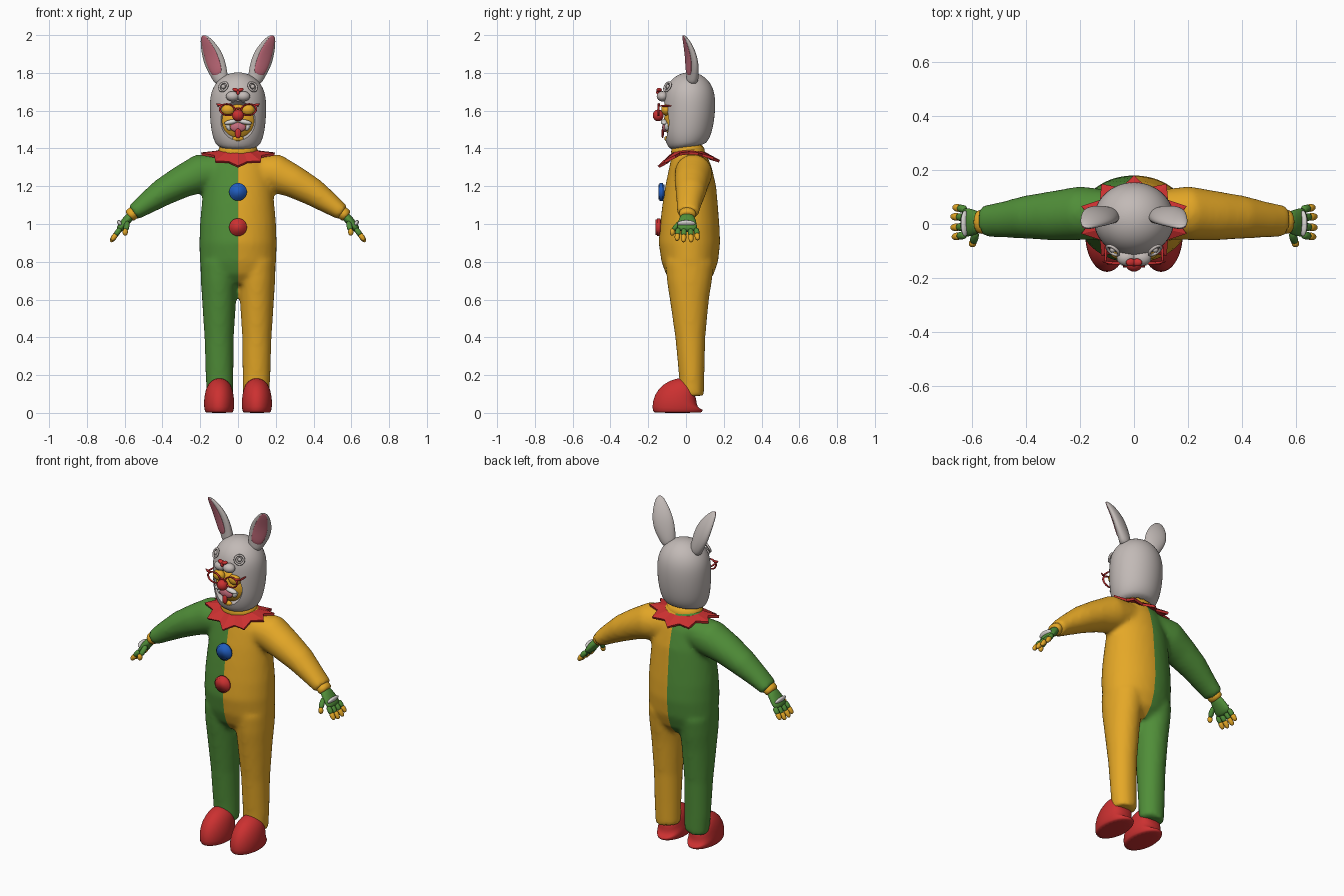
import bpy, bmesh
from math import sin, cos, pi, radians
from mathutils import Vector, Matrix

cube = bpy.data.objects.get("Cube")
if cube:
    bpy.data.objects.remove(cube)


def material(name, rgb):
    m = bpy.data.materials.new(name)
    m.use_nodes = True
    m.diffuse_color = (*rgb, 1)
    m.node_tree.nodes["Principled BSDF"].inputs["Base Color"].default_value = (*rgb, 1)
    return m


GREY = material("light grey", (.54, .49, .47))
WHITE = material("white", (.68, .66, .64))
YELLOW = material("golden yellow", (.78, .39, .02))
GREEN = material("green", (.08, .27, .04))
RED = material("red", (.6, .03, .03))
BLUE = material("blue", (.015, .11, .52))
PINK = material("pink", (.55, .15, .2))


def loft(bm, rings, sides=16):
    """Closed tube through rings of (x, y, z, depth radius, width radius)."""
    pts = [Vector(r[:3]) for r in rings]
    loops = []
    for i, r in enumerate(rings):
        t = (pts[min(i + 1, len(pts) - 1)] - pts[max(i - 1, 0)]).normalized()
        u = Vector((0, 1, 0))
        u = (u - t * u.dot(t)).normalized()
        v = t.cross(u)
        loops.append([bm.verts.new(pts[i] + u * r[3] * cos(a) + v * r[4] * sin(a))
                      for a in (2 * pi * k / sides for k in range(sides))])
    for a, b in zip(loops, loops[1:]):
        for k in range(sides):
            n = (k + 1) % sides
            bm.faces.new((a[k], a[n], b[n], b[k]))
    bm.faces.new(loops[0])
    bm.faces.new(loops[-1])


def finish(bm, name, mat, subsurf=0):
    bmesh.ops.recalc_face_normals(bm, faces=bm.faces)
    me = bpy.data.meshes.new(name)
    bm.to_mesh(me)
    bm.free()
    me.materials.append(mat)
    me.shade_smooth()
    ob = bpy.data.objects.new(name, me)
    bpy.context.scene.collection.objects.link(ob)
    if subsurf:
        ob.modifiers.new("round", 'SUBSURF').levels = subsurf
        ob.modifiers["round"].render_levels = subsurf
    return ob


def tube(name, rings, mat, subsurf=1, sides=16):
    bm = bmesh.new()
    loft(bm, rings, sides)
    return finish(bm, name, mat, subsurf)


def ball(name, loc, size, mat, turn=0):
    bm = bmesh.new()
    bmesh.ops.create_uvsphere(bm, u_segments=24, v_segments=14, radius=1)
    bm.transform(Matrix.Translation(loc) @ Matrix.Rotation(turn, 4, 'Y') @ Matrix.Diagonal((*size, 1)))
    return finish(bm, name, mat)


def ring(name, loc, size, thick, mat, turn=(0, 0, 0)):
    bpy.ops.mesh.primitive_torus_add(major_segments=32, minor_segments=8, major_radius=1,
                                     minor_radius=thick / size[0], location=loc,
                                     rotation=(pi / 2 + turn[0], turn[1], turn[2]))
    ob = bpy.context.object
    ob.name = name
    ob.scale = (size[0], size[1], size[0])
    ob.data.materials.append(mat)
    ob.data.shade_smooth()
    return ob


def flip(rings, s):
    return [(r[0] * s, *r[1:]) for r in rings]


SIDES = (("left", 1), ("right", -1))

# Two-coloured suit: torso, legs and sleeves fused into one skin
torso = [(0, .015, .68, .08, .15), (0, .018, .73, .125, .185), (0, .02, .8, .15, .203),
         (0, .018, .9, .163, .205), (0, .02, 1, .157, .202), (0, .022, 1.1, .147, .193),
         (0, .025, 1.2, .135, .183), (0, .022, 1.3, .113, .165), (0, .014, 1.36, .093, .13),
         (0, .01, 1.4, .08, .1)]
leg = [(.095, .032, .09, .064, .07), (.098, .03, .2, .068, .074), (.1, .023, .4, .08, .078),
       (.1, .018, .6, .104, .091), (.1, .018, .7, .12, .097), (.1, .02, .8, .13, .1)]
arm = [(.08, .035, 1.285, .09, .09), (.2, .04, 1.268, .1, .102), (.3, .03, 1.222, .092, .086),
       (.4, .025, 1.167, .08, .074), (.49, .015, 1.105, .066, .057), (.555, .01, 1.058, .06, .043)]
bm = bmesh.new()
loft(bm, torso, 32)
for _, s in SIDES:
    loft(bm, flip(leg, s), 24)
    loft(bm, flip(arm, s), 24)
suit = finish(bm, "suit", GREEN)
fuse = suit.modifiers.new("fuse", 'REMESH')
fuse.mode = 'VOXEL'
fuse.voxel_size = .013
relax = suit.modifiers.new("relax", 'SMOOTH')
relax.iterations = 8
skin = bpy.data.meshes.new_from_object(suit.evaluated_get(bpy.context.evaluated_depsgraph_get()))
suit.modifiers.clear()
suit.data = skin
skin.materials.clear()
skin.materials.append(GREEN)
skin.materials.append(YELLOW)
bm = bmesh.new()
bm.from_mesh(skin)
bmesh.ops.bisect_plane(bm, geom=bm.verts[:] + bm.edges[:] + bm.faces[:], dist=1e-5,
                       plane_co=(0, 0, 0), plane_no=(1, 0, 0))
for f in bm.faces:
    f.smooth = True
    f.material_index = int(f.calc_center_median().x > 0)
bm.to_mesh(skin)
bm.free()

# Shoes, gloves
shoe = [(.1, -.045, 0, .125, .07), (.1, -.045, .005, .132, .076), (.1, -.045, .04, .138, .082),
        (.1, -.035, .075, .128, .08), (.1, -.012, .105, .1, .074), (.098, .015, .125, .075, .066),
        (.098, .03, .132, .05, .045)]
palm = [(.56, .006, 1.052, .034, .024), (.585, .006, 1.025, .045, .024),
        (.615, .006, .987, .056, .023), (.635, .006, .962, .052, .017)]
for side, s in SIDES:
    tube(side + "_shoe", flip(shoe, s), RED, 1, 24)
    tube(side + "_glove_cuff", flip([(.535, .008, 1.073, .045, .036), (.565, .008, 1.05, .046, .036),
                                     (.58, .008, 1.038, .044, .034)], s), YELLOW)
    tube(side + "_palm", flip(palm, s), GREEN)
    ball(side + "_knuckle_band", (.625 * s, .002, 1.003), (.012, .048, .02), WHITE, s * radians(38))
    for i, y in enumerate((-.04, -.01, .024, .054)):
        reach = (.9, 1, 1, .85)[i]
        a = Vector((.622, y, .978))
        d = Vector((.052, (y - .006) * .2, -.072)) * reach

        def at(k, r):
            return (*(a + d * k), r, r)
        tube(f"{side}_finger_{i}", flip([at(0, .014), at(.3, .016), at(.6, .015)], s), GREEN, 1, 10)
        tube(f"{side}_fingertip_{i}", flip([at(.5, .013), at(.6, .016), at(.9, .014), at(1.02, .006)], s),
             YELLOW, 1, 10)
    tube(side + "_thumb", flip([(.585, -.025, 1.015, .014, .016), (.59, -.055, .985, .015, .016),
                                (.595, -.068, .965, .014, .015)], s), GREEN, 1, 10)
    ball(side + "_thumb_tip", (.597 * s, -.072, .957), (.014, .014, .019), YELLOW)

# Neck band and pointed collar
tube("neck", [(0, .01, 1.34, .088, .105), (0, .01, 1.38, .092, .108), (0, .01, 1.43, .09, .105)], YELLOW)
bm = bmesh.new()
inner, outer = [], []
for k in range(20):
    a = -pi / 2 + k * pi / 10
    f = .76 if k % 2 else 1
    drop = (.075 if sin(a) < 0 else .045) * sin(a) ** 2
    inner.append(bm.verts.new((.1 * cos(a), .012 + .085 * sin(a), 1.39 - drop * .15)))
    outer.append(bm.verts.new((.205 * f * cos(a), .015 + .165 * f * sin(a), 1.383 - drop * f)))
for k in range(20):
    n = (k + 1) % 20
    bm.faces.new((inner[k], outer[k], outer[n], inner[n]))
collar = finish(bm, "collar", RED)
collar.data.shade_flat()
collar.modifiers.new("cloth", 'SOLIDIFY').thickness = .014

# Buttons
for name, y, z, mat in (("upper_button", -.13, 1.17, BLUE), ("lower_button", -.145, .983, RED)):
    bm = bmesh.new()
    bmesh.ops.create_cone(bm, cap_ends=True, segments=32, radius1=.047, radius2=.047, depth=.032)
    bmesh.ops.bevel(bm, geom=[e for e in bm.edges if len(e.link_faces[0].verts) != len(e.link_faces[1].verts)],
                    offset=.007, segments=2, affect='EDGES')
    bm.transform(Matrix.Translation((0, y, z)) @ Matrix.Rotation(pi / 2, 4, 'X'))
    finish(bm, name, mat)

# Hood with a face opening
hood = tube("hood", [(0, .01, 1.4, .09, .1), (0, .003, 1.43, .11, .124), (0, .006, 1.48, .128, .14),
                     (0, .014, 1.55, .136, .149), (0, .018, 1.63, .14, .152), (0, .018, 1.7, .135, .145),
                     (0, .02, 1.755, .108, .114), (0, .02, 1.79, .065, .067), (0, .02, 1.803, .02, .02)],
            GREY, 2, 24)
opening = ball("face_opening_cutter", (0, -.14, 1.545), (.105, .1, .108), GREY)
opening.hide_render = True
opening.hide_viewport = False
opening.display_type = 'WIRE'
cut = hood.modifiers.new("opening", 'BOOLEAN')
cut.object = opening
cut.solver = 'EXACT'
done = bpy.data.meshes.new_from_object(hood.evaluated_get(bpy.context.evaluated_depsgraph_get()))
hood.modifiers.clear()
hood.data = done
bpy.data.objects.remove(opening)
bpy.context.view_layer.objects.active = hood
hood.select_set(True)
bpy.ops.object.shade_smooth_by_angle(angle=radians(40))
hood.select_set(False)

# Painted face inside the hood
ball("face", (0, -.02, 1.545), (.112, .097, .115), YELLOW)
ball("red_nose", (0, -.147, 1.575), (.031, .029, .031), RED)
ball("mouth", (0, -.112, 1.512), (.042, .014, .026), PINK)
ball("tongue", (0, -.124, 1.48), (.016, .007, .026), RED)
ball("chin", (0, -.1, 1.452), (.03, .015, .014), YELLOW)
ear = [(0, 0, 0, .03, .035), (.012, 0, .04, .03, .047), (.035, -.012, .11, .027, .062),
       (.05, -.03, .17, .023, .056), (.064, -.058, .225, .016, .036), (.072, -.08, .258, .005, .014)]
ear_inside = [(x, y - .8 * r, z, r * .35, w * .66) for x, y, z, r, w in ear[1:]]
for side, s in SIDES:
    ball(side + "_eyelid", (.052 * s, -.105, 1.605), (.036, .026, .03), YELLOW)
    ball(side + "_lip", (.036 * s, -.115, 1.54), (.038, .018, .013), WHITE, s * radians(12))
    ball(side + "_smile", (.052 * s, -.1, 1.515), (.012, .015, .022), WHITE, s * radians(25))
    # Glasses
    ring(side + "_lens_frame", (.056 * s, -.145, 1.605), (.04, .03), .0055, RED, (0, -s * radians(10), 0))
    tube(side + "_frame_tip", flip([(.07, -.145, 1.63, .005, .006), (.095, -.143, 1.628, .006, .009),
                                    (.118, -.138, 1.638, .003, .004)], s), RED, 1, 8)
    ball(side + "_temple", (.105 * s, -.11, 1.625), (.005, .035, .005), RED)
    # Rabbit features
    ball(side + "_rabbit_cheek", (.028 * s, -.125, 1.676), (.036, .03, .027), GREY)
    ring(side + "_rabbit_eye_rim", (.078 * s, -.098, 1.727), (.025, .025), .006, GREY,
         (-radians(25), 0, s * radians(35)))
    ball(side + "_rabbit_eye", (.078 * s, -.096, 1.727), (.012, .01, .012), GREY)
    for name, rings, mat in (("_ear", ear, GREY), ("_ear_inside", ear_inside, PINK)):
        ob = tube(side + name, flip(rings, s), mat, 2)
        ob.location = (.085 * s, .03, 1.742)
        ob.rotation_euler.z = s * radians(25)
    ball(side + "_rabbit_nose", (.011 * s, -.142, 1.709), (.02, .014, .01), RED, -s * radians(20))
ball("glasses_bridge", (0, -.147, 1.612), (.02, .005, .005), RED)
ball("rabbit_nose_point", (0, -.148, 1.697), (.009, .01, .014), RED)
